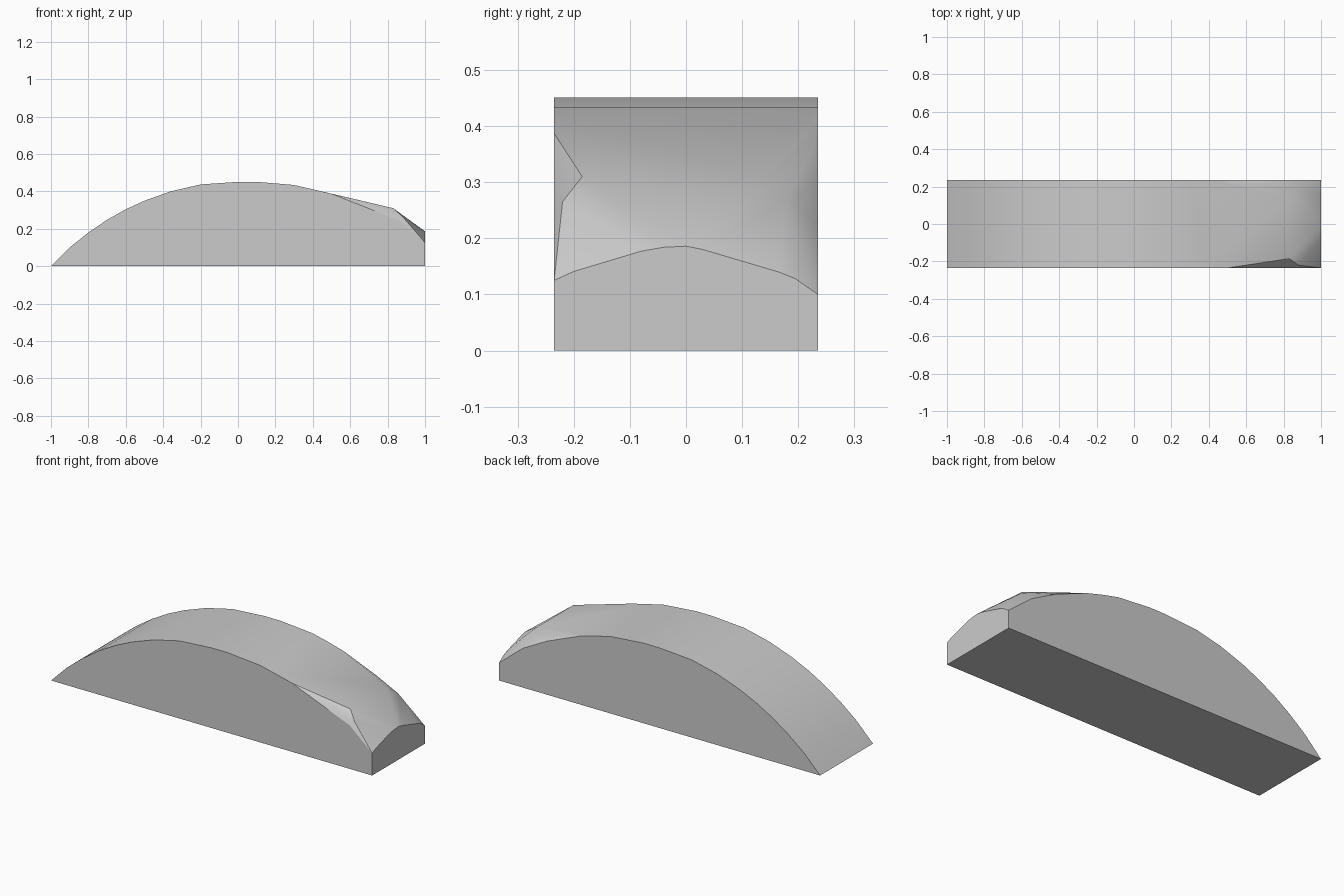
import bpy, bmesh, math

if "Cube" in bpy.data.objects:
    bpy.data.objects.remove(bpy.data.objects["Cube"])

W = 0.235  # half width

# main arched profile, left tip to the start of the bevelled nose (x, z)
arc = [(-1, 0), (-0.9, 0.1), (-0.8, 0.18), (-0.7, 0.248), (-0.6, 0.304),
       (-0.5, 0.35), (-0.36, 0.4), (-0.2, 0.437), (0, 0.451), (0.1, 0.451),
       (0.3, 0.434), (0.4, 0.411), (1, 0)]
# lower shoulders of the nose on the two flat sides (x, z)
front_edge = [(0.5, 0.387), (0.675, 0.318), (0.86, 0.245), (1, 0.125)]
back_edge = [(0.5, 0.383), (0.7, 0.302), (0.85, 0.222), (1, 0.1)]
# inner corners of the sloping nose facet
nose = [(0.83, -0.185, 0.31), (0.83, 0.14, 0.31), (0.87, 0.18, 0.27),
        (0.88, -0.22, 0.265)]
# curved top of the flat end (y, z)
end_top = [(-0.2, 0.141), (-0.08, 0.177), (-0.04, 0.184), (0, 0.186),
           (0.03, 0.18), (0.165, 0.14), (0.195, 0.128)]

points = [(x, y, z) for x, z in arc for y in (-W, W)]
points += [(x, -W, z) for x, z in front_edge]
points += [(x, W, z) for x, z in back_edge]
points += nose + [(1, y, z) for y, z in end_top]

# the body is convex, so wrap the outline points in a hull
bm = bmesh.new()
for p in points:
    bm.verts.new(p)
bmesh.ops.convex_hull(bm, input=bm.verts)
loose = [v for v in bm.verts if not v.link_faces]
bmesh.ops.delete(bm, geom=loose, context='VERTS')
bmesh.ops.dissolve_limit(bm, angle_limit=math.radians(0.5),
                         verts=bm.verts, edges=bm.edges)
bmesh.ops.recalc_face_normals(bm, faces=bm.faces)
mesh = bpy.data.meshes.new("arched_block")
bm.to_mesh(mesh)
bm.free()
body = bpy.data.objects.new("arched_block", mesh)
bpy.context.collection.objects.link(body)

# soft shading over the arch, crisp outer edges
bpy.context.view_layer.objects.active = body
body.select_set(True)
bpy.ops.object.shade_smooth_by_angle(angle=math.radians(25))
